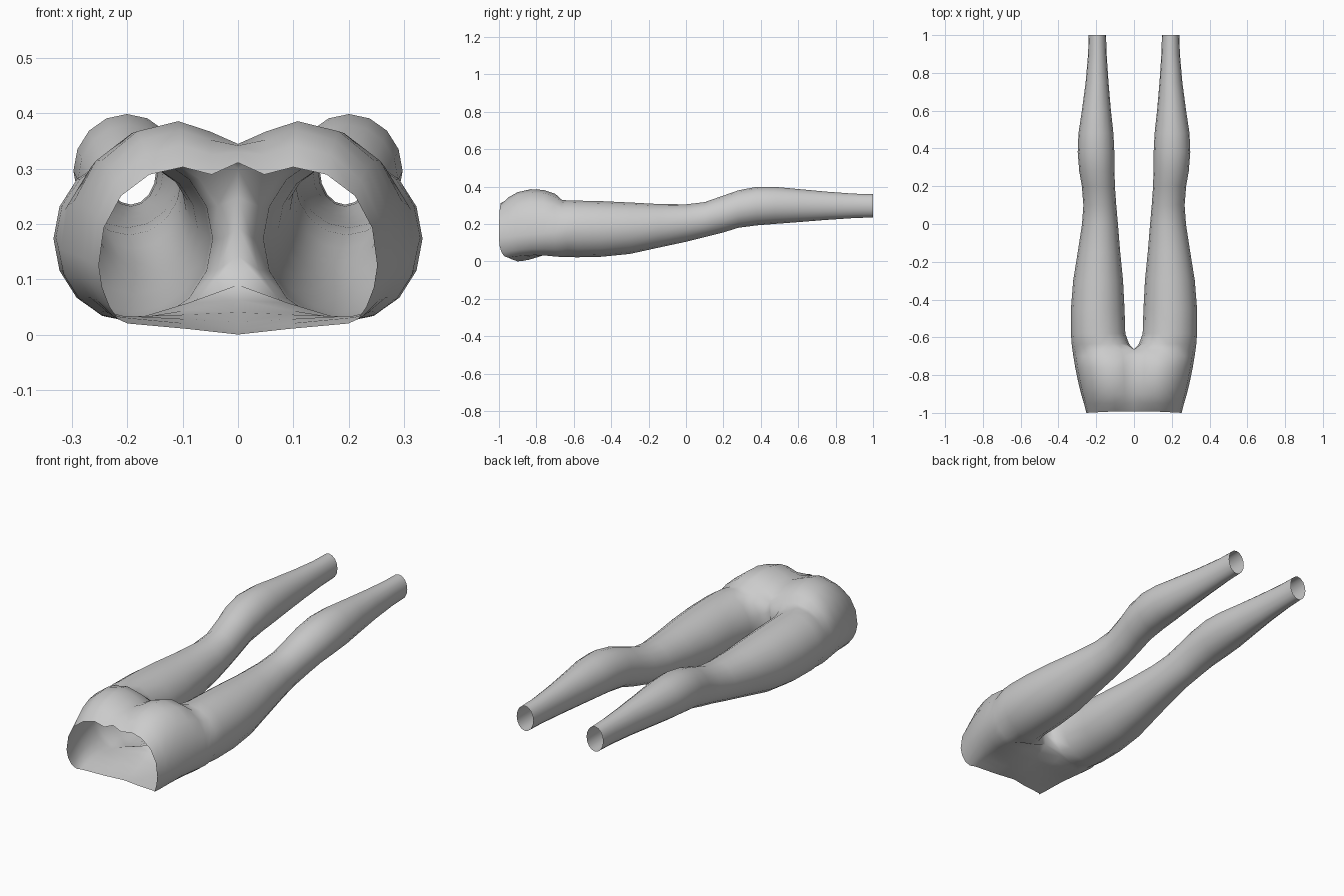
import bpy, bmesh
from math import sin, cos, pi

N = 16      # points round a leg
ARC = 13    # points of a half pelvis ring, from rear centre line to front centre line

# leg sections: y, inner x, outer x, low z, high z
LEG = [
    (1.00, .148, .240, .235, .360),
    (0.90, .145, .243, .232, .362),
    (0.75, .135, .256, .222, .373),
    (0.60, .122, .276, .210, .387),
    (0.48, .109, .294, .201, .398),
    (0.38, .104, .298, .193, .399),
    (0.28, .103, .290, .180, .380),
    (0.20, .101, .276, .155, .352),
    (0.10, .094, .268, .130, .317),
    (0.00, .085, .275, .105, .305),
    (-.15, .073, .298, .073, .307),
    (-.30, .058, .322, .040, .315),
    (-.45, .050, .334, .025, .322),
    (-.58, .046, .334, .022, .325),
    (-.635, .026, .330, .023, .326),
]

# pelvis sections: rear y, front y, rear cx, front cx, outer x,
#                  high z, mid z, low z, rear centre z, front centre z
PELVIS = [
    (-.665, -.665, .150, .200, .326, .330, .160, .024, .300, .090),
    (-.700, -.700, .125, .205, .321, .362, .155, .026, .318, .062),
    (-.760, -.750, .115, .210, .311, .382, .150, .032, .335, .040),
    (-.830, -.795, .108, .210, .297, .386, .145, .034, .345, .022),
    (-.900, -.840, .105, .210, .280, .370, .138, .031, .342, .009),
    (-.950, -.872, .102, .208, .265, .342, .130, .026, .330, .003),
    (-.992, -.900, .100, .200, .252, .303, .125, .020, .311, .000),
]


def angle(k):
    return -pi / 4 + 2 * pi * k / N


def leg_ring(y, x0, x1, z0, z1):
    return [((x0 + x1) / 2 + (x1 - x0) / 2 * sin(angle(k)), y,
             (z0 + z1) / 2 + (z1 - z0) / 2 * cos(angle(k))) for k in range(N)]


def pelvis_ring(y, yf, cr, cf, w, zt, zm, zb, zc, zf):
    pts = []
    for k in range(ARC):
        s, c = sin(angle(k)), cos(angle(k))
        cx = cf + (cr - cf) * (c + 1) / 2
        x = cx + ((w - cx) * s if s > 0 else cx * s * 2 ** .5)
        z = zm + c * ((zt - zm) if c > 0 else (zm - zb))
        if k == 11:
            z = zb + (zf - zb) * .5
        if k in (0, ARC - 1):
            x, z = 0, (zc if k == 0 else zf)
        f = max(0, (k - 6) / 6) ** 2
        dip = -.008 * max(0, s) if y < -.98 else 0
        pts.append((x, y + (yf - y) * f + dip, z))
    return pts


bm = bmesh.new()
rings = [leg_ring(*r) for r in LEG] + [pelvis_ring(*r) for r in PELVIS]

# crotch seam closes the first pelvis ring
first = rings[len(LEG)]
zc, zf = PELVIS[0][8], PELVIS[0][9]
first += [(0, -.665, zf + (zc - zf) * i / 4) for i in (1, 2, 3)]

rows = [[bm.verts.new(p) for p in r] for r in rings]
for a, b in zip(rows, rows[1:]):
    closed = len(a) == N and len(b) == N
    for k in range(N if closed else ARC - 1):
        j = (k + 1) % N
        bm.faces.new((a[k], a[j], b[j], b[k]))
bmesh.ops.recalc_face_normals(bm, faces=bm.faces)
# the shell is open, so make sure the outer side faces out
bm.faces.ensure_lookup_table()
if bm.faces[6].normal.x < 0:
    bmesh.ops.reverse_faces(bm, faces=bm.faces)

mesh = bpy.data.meshes.new("lower_body")
bm.to_mesh(mesh)
bm.free()
body = bpy.data.objects.new("lower_body", mesh)
bpy.context.collection.objects.link(body)

# other leg and hip
mirror = body.modifiers.new("mirror", 'MIRROR')
mirror.use_clip = True
mirror.merge_threshold = .002

for p in mesh.polygons:
    p.use_smooth = True
